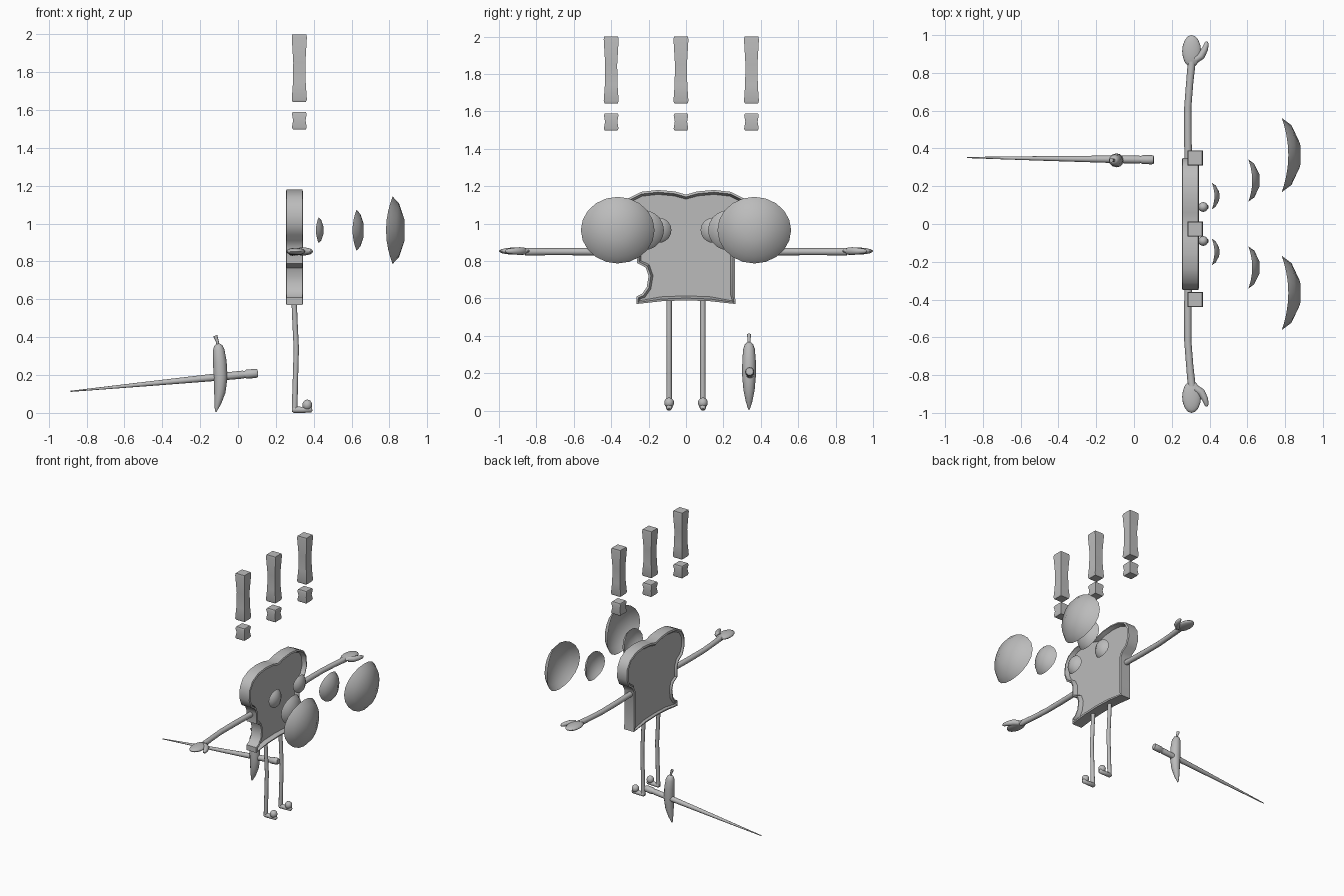
import bpy, bmesh, math
from mathutils import Vector

cube = bpy.data.objects.get("Cube")
if cube:
    bpy.data.objects.remove(cube, do_unlink=True)

grey = bpy.data.materials.new("plain_grey")
grey.use_nodes = True
grey.diffuse_color = (0.5, 0.5, 0.5, 1)
grey.node_tree.nodes["Principled BSDF"].inputs["Base Color"].default_value = (0.5, 0.5, 0.5, 1)


def finish(name, bm, angle=50):
    bmesh.ops.recalc_face_normals(bm, faces=bm.faces)
    mesh = bpy.data.meshes.new(name)
    bm.to_mesh(mesh)
    bm.free()
    mesh.materials.append(grey)
    ob = bpy.data.objects.new(name, mesh)
    bpy.context.collection.objects.link(ob)
    bpy.ops.object.select_all(action='DESELECT')
    ob.select_set(True)
    bpy.context.view_layer.objects.active = ob
    bpy.ops.object.shade_smooth_by_angle(angle=math.radians(angle))
    return ob


def tube(name, points, radii, sides=12, turn=0.0, angle=50, flat=1.0):
    """Sweep a ring with changing radius along a path; flat squashes it in its second axis."""
    bm = bmesh.new()
    pts = [Vector(p) for p in points]
    rings = []
    for i, (p, r) in enumerate(zip(pts, radii)):
        t = (pts[min(i + 1, len(pts) - 1)] - pts[max(i - 1, 0)]).normalized()
        ref = Vector((0, 1, 0)) if abs(t.z) > 0.7 else Vector((0, 0, 1))
        u = t.cross(ref).normalized()
        v = t.cross(u)
        ring = []
        for k in range(sides):
            a = 2 * math.pi * k / sides + turn
            ring.append(bm.verts.new(p + r * (u * math.cos(a) + v * flat * math.sin(a))))
        rings.append(ring)
    for a, b in zip(rings, rings[1:]):
        for k in range(sides):
            j = (k + 1) % sides
            bm.faces.new((a[k], a[j], b[j], b[k]))
    bm.faces.new(rings[0])
    bm.faces.new(rings[-1])
    return finish(name, bm, angle)


def ball(name, centre, size):
    bm = bmesh.new()
    bmesh.ops.create_uvsphere(bm, u_segments=16, v_segments=10, radius=1)
    bmesh.ops.scale(bm, vec=size, verts=bm.verts)
    bmesh.ops.translate(bm, vec=centre, verts=bm.verts)
    return finish(name, bm)


# Bread slice: outline with rounded lobes on top and a bite out of one side
outline = [(-.265, .57), (-.13, .585), (0, .59), (.13, .585), (.265, .57),
           (.262, .62), (.262, .87), (.28, .91), (.325, .94), (.35, 1.0),
           (.345, 1.08), (.31, 1.135), (.24, 1.17), (.15, 1.18), (.06, 1.172), (0, 1.155),
           (-.06, 1.172), (-.15, 1.18), (-.24, 1.17), (-.31, 1.135), (-.345, 1.08),
           (-.35, 1.0), (-.325, .94), (-.28, .91), (-.262, .87), (-.262, .79),
           (-.215, .765), (-.2, .72), (-.21, .66), (-.235, .625), (-.265, .61)]
bm = bmesh.new()
back = bm.faces.new([bm.verts.new((.257, y, z)) for y, z in outline])
front = bmesh.ops.extrude_face_region(bm, geom=[back], use_keep_orig=True)
moved = [g for g in front["geom"] if isinstance(g, bmesh.types.BMVert)]
bmesh.ops.translate(bm, vec=(.083, 0, 0), verts=moved)
bmesh.ops.recalc_face_normals(bm, faces=bm.faces)
for sign, depth in ((1, -.03), (-1, -.012)):
    face = [f for f in bm.faces if f.normal.x * sign > .9 and len(f.verts) > 4]
    bmesh.ops.inset_region(bm, faces=face, thickness=.012, depth=.004)
    bmesh.ops.inset_region(bm, faces=face, thickness=.012, depth=depth)
finish("bread_slice", bm, 40)

for side, label in ((1, "left"), (-1, "right")):
    # Arms with flat mitten hands
    tube(label + "_arm",
         [(.29, side * .25, .85), (.285, side * .45, .85), (.285, side * .62, .85),
          (.295, side * .75, .85), (.306, side * .86, .85)], [.02, .02, .019, .019, .021])
    ball(label + "_palm", (.305, side * .915, .853), (.05, .085, .019))
    tube(label + "_thumb",
         [(.325, side * .87, .853), (.355, side * .89, .853), (.375, side * .925, .853),
          (.384, side * .955, .853), (.384, side * .967, .853)],
         [.02, .021, .017, .012, .004])

    # Legs with turned-up toes
    y = side * .09
    tube(label + "_leg",
         [(.296, y, .6), (.302, y, .46), (.308, y, .34), (.304, y, .2), (.299, y, .02)],
         [.014, .014, .014, .014, .015])
    tube(label + "_sole",
         [(.285, y, .017), (.295, y, .017), (.34, y, .016), (.385, y, .018), (.392, y, .02)],
         [.01, .017, .016, .016, .008])
    ball(label + "_toe", (.366, y, .042), (.026, .026, .028))

    # Bulging eye shells, growing away from the face
    for part, x, depth, y, z, ry, rz in (("inner", .412, .04, .148, .965, .07, .068),
                                         ("middle", .605, .06, .23, .965, .112, .108),
                                         ("outer", .782, .1, .365, .965, .197, .178)):
        bm = bmesh.new()
        n = 20
        rings = []
        for r, h in ((1, 0), (.8, .52), (.3, .98)):
            ring = []
            for k in range(n):
                a = 2 * math.pi * k / n
                bend = .35 * (1 - h) * math.sin(a) ** 2
                ring.append(bm.verts.new((x + depth * (h + bend), side * y + ry * r * math.cos(a),
                                          z + rz * r * math.sin(a))))
            rings.append(ring)
        for a, b in zip(rings, rings[1:]):
            for k in range(n):
                j = (k + 1) % n
                bm.faces.new((a[k], a[j], b[j], b[k]))
        bm.faces.new(rings[-1])
        finish(label + "_eye_" + part, bm, 60)

# Three square exclamation marks with pinched sides
root2 = math.sqrt(2)
for i, y in enumerate((-.4, -.027, .35)):
    for part, rows in (("bar", ((1.643, .035), (1.655, .04), (1.74, .034), (1.85, .032),
                                (1.985, .04), (2.0, .037))),
                       ("dot", ((1.498, .034), (1.508, .039), (1.545, .033), (1.58, .039),
                                (1.59, .034)))):
        tube("exclamation_%s_%d" % (part, i + 1), [(.324, y, z) for z, w in rows],
             [w * root2 for z, w in rows], sides=4, turn=math.pi / 4, angle=50)

# Sword: tapering blade and grip along one line, curved pepper as the guard
tip, end = Vector((-.885, .352, .114)), Vector((.105, .34, .21))
tube("sword_blade", [tip, tip.lerp(end, .4), tip.lerp(end, .8)], [.003, .012, .02])
tube("sword_grip", [tip.lerp(end, t) for t in (.8, .92, .93, .94, .99, 1)],
     [.02, .021, .018, .024, .024, .02])
tube("pepper_guard",
     [(-.118, .337, .006), (-.107, .337, .05), (-.096, .337, .11), (-.092, .337, .19),
      (-.096, .337, .27), (-.102, .337, .33), (-.105, .337, .355), (-.107, .337, .365)],
     [.004, .018, .03, .037, .036, .031, .022, .01])
tube("pepper_stem", [(-.106, .337, .355), (-.11, .337, .38), (-.12, .337, .408)],
     [.009, .008, .011])
